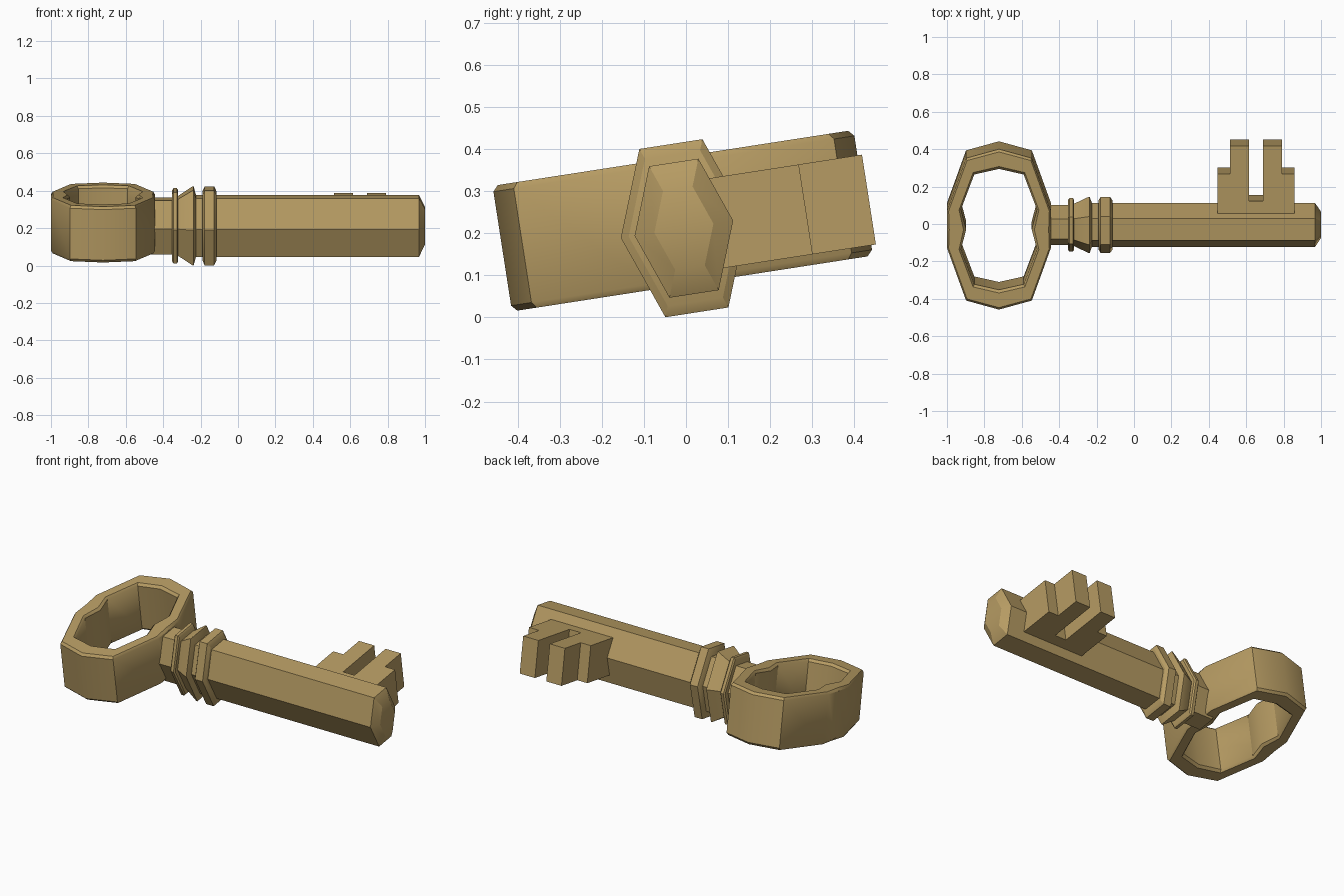
import bpy
import bmesh
from math import cos, sin, pi, radians
from mathutils import Matrix

cube = bpy.data.objects.get("Cube")
if cube:
    bpy.data.objects.remove(cube, do_unlink=True)

# Single aged brass colour
brass = bpy.data.materials.new("aged_brass")
brass.use_nodes = True
colour = (0.47, 0.33, 0.125, 1)
brass.diffuse_color = colour
brass.node_tree.nodes["Principled BSDF"].inputs["Base Color"].default_value = colour

# The whole key leans about its long axis
LEAN = Matrix.Translation((0, -0.005, 0.212)) @ Matrix.Rotation(radians(8.8), 4, 'X')


def finish(name, bm, smooth_angle):
    bmesh.ops.recalc_face_normals(bm, faces=bm.faces)
    bm.transform(LEAN)
    mesh = bpy.data.meshes.new(name)
    bm.to_mesh(mesh)
    bm.free()
    mesh.materials.append(brass)
    obj = bpy.data.objects.new(name, mesh)
    bpy.context.collection.objects.link(obj)
    bpy.ops.object.select_all(action='DESELECT')
    obj.select_set(True)
    bpy.context.view_layer.objects.active = obj
    bpy.ops.object.shade_smooth_by_angle(angle=radians(smooth_angle))


def bridge(bm, a, b):
    n = len(a)
    for i in range(n):
        j = (i + 1) % n
        bm.faces.new((a[i], a[j], b[j], b[i]))


def hex_bar(name, profile):
    """Flattened hexagonal bar along x from (x, scale) stations."""
    bm = bmesh.new()
    rings = [[bm.verts.new((x, 0.1185 * s * cos(k * pi / 3), 0.1825 * s * sin(k * pi / 3)))
              for k in range(6)] for x, s in profile]
    for a, b in zip(rings, rings[1:]):
        bridge(bm, a, b)
    bm.faces.new(rings[0])
    bm.faces.new(rings[-1])
    finish(name, bm, 35)


# Shaft, neck and turned collars
hex_bar("shaft", [(-0.23, 1), (0.968, 1), (1.0, 0.6)])
hex_bar("neck", [(-0.5, 0.92), (-0.2, 0.92)])
hex_bar("thin_collar", [(-0.352, 1.15), (-0.345, 1.22), (-0.327, 1.22), (-0.32, 1.15)])
hex_bar("flared_collar", [(-0.32, 0.97), (-0.243, 1.28), (-0.237, 1.28), (-0.224, 0.98)])
hex_bar("wide_collar", [(-0.19, 1.12), (-0.178, 1.28), (-0.128, 1.28), (-0.115, 1.12)])


# Bow: faceted oval ring with chamfered rims
def mirror_loop(quarter):
    """Quarter outline from the y axis to the x axis, mirrored to a full loop."""
    half = quarter + [(x, -y) for x, y in reversed(quarter[:-1])]
    return half + [(-x, y) for x, y in reversed(half[1:-1])]


outer = mirror_loop([(0, 0.434), (0.176, 0.385), (0.278, 0.1), (0.278, 0)])
inner = mirror_loop([(0, 0.327), (0.132, 0.297), (0.203, 0.108), (0.175, 0)])
bm = bmesh.new()
section = [(0, -0.137), (0, 0.137), (0.12, 0.151), (0.86, 0.151),
           (1, 0.137), (1, -0.137), (0.86, -0.151), (0.12, -0.151)]
loops = [[bm.verts.new((-0.722 + ox + (ix - ox) * t, oy + (iy - oy) * t, z + 0.018))
          for (ox, oy), (ix, iy) in zip(outer, inner)] for t, z in section]
for i, loop in enumerate(loops):
    bridge(bm, loop, loops[(i + 1) % len(loops)])
finish("bow", bm, 35)

# Bit: stepped plate with a central slot
left_half = [(-0.206, 0), (-0.206, 0.293), (-0.139, 0.293),
             (-0.139, 0.445), (-0.038, 0.445), (-0.038, 0.145)]
outline = left_half + [(-x, y) for x, y in reversed(left_half)]
bm = bmesh.new()
low, high = [[bm.verts.new((0.653 + x, y, z)) for x, y in outline] for z in (-0.108, 0.108)]
bridge(bm, low, high)
bm.faces.new(low)
bm.faces.new(high)
finish("bit", bm, 20)
